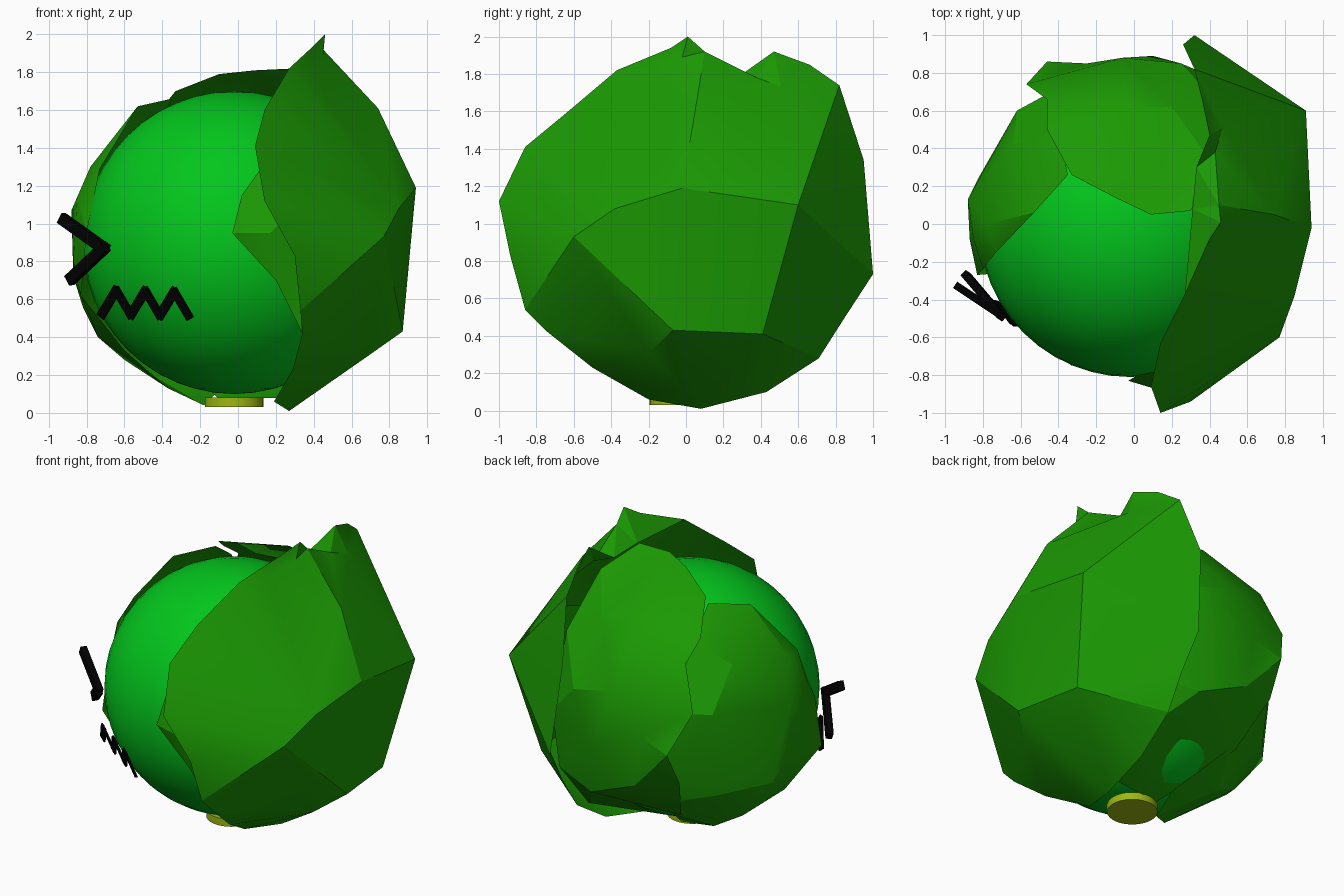
import bpy
import math
from mathutils import Vector
from mathutils.geometry import delaunay_2d_cdt

cube = bpy.data.objects.get("Cube")
if cube:
    bpy.data.objects.remove(cube, do_unlink=True)

CENTRE = Vector((-0.02, -0.01, 0.9))


def make_material(name, colour):
    mat = bpy.data.materials.new(name)
    mat.use_nodes = True
    mat.diffuse_color = (*colour, 1)
    mat.node_tree.nodes["Principled BSDF"].inputs["Base Color"].default_value = (*colour, 1)
    return mat


head_green = make_material("bright green", (0.001, 0.57, 0.012))
leaf_green = make_material("leaf green", (0.011, 0.32, 0.001))
stem_olive = make_material("stem olive", (0.34, 0.47, 0.006))
face_black = make_material("face black", (0.0005, 0.0005, 0.0005))


def finish(obj, name, mat, angle):
    obj.name = name
    obj.data.materials.append(mat)
    bpy.ops.object.select_all(action="DESELECT")
    obj.select_set(True)
    bpy.context.view_layer.objects.active = obj
    bpy.ops.object.shade_smooth_by_angle(angle=math.radians(angle))


def mesh_object(name, verts, faces, mat, angle):
    mesh = bpy.data.meshes.new(name)
    mesh.from_pydata(verts, [], faces)
    obj = bpy.data.objects.new(name, mesh)
    bpy.context.collection.objects.link(obj)
    finish(obj, name, mat, angle)


def make_leaf(name, axis, rim, folds):
    """Wrap a crumpled sheet round the head: flatten along the axis, fill, lift back."""
    points = [Vector(p) for p in rim + folds]
    axis = Vector(axis).normalized()
    side = axis.orthogonal().normalized()
    up = axis.cross(side)
    flat = []
    for p in points:
        d = (p - CENTRE).normalized()
        across = Vector((d.dot(side), d.dot(up)))
        flat.append(across.normalized() * d.angle(axis))
    ring = list(range(len(rim)))
    out = delaunay_2d_cdt(flat, [], [ring], 1, 1e-5)
    source = out[3]
    faces = []
    for tri in out[2]:
        if not all(source[i] for i in tri):
            continue
        a, b, c = (source[i][0] for i in tri)
        normal = (points[b] - points[a]).cross(points[c] - points[a])
        outward = normal.dot(points[a] + points[b] + points[c] - 3 * CENTRE) > 0
        faces.append((a, b, c) if outward else (a, c, b))
    mesh_object(name, points, faces, leaf_green, 22)


def make_strokes(name, path, facing, width, depth):
    """Flat bars that follow a zigzag path on the face."""
    facing = Vector(facing)
    verts, faces = [], []
    for start, end in zip(path, path[1:]):
        a, b = Vector(start), Vector(end)
        along = (b - a).normalized()
        wide = along.cross(facing).normalized() * width / 2
        deep = wide.cross(along).normalized() * depth / 2
        a, b = a - along * width / 3, b + along * width / 3
        n = len(verts)
        for p in (a, b):
            verts += [p + wide + deep, p - wide + deep, p - wide - deep, p + wide - deep]
        faces += [(n + 3, n + 2, n + 1, n), (n + 4, n + 5, n + 6, n + 7)]
        for i in range(4):
            j = (i + 1) % 4
            faces.append((n + i, n + j, n + 4 + j, n + 4 + i))
    mesh_object(name, verts, faces, face_black, 20)


# Round head and cut stem
bpy.ops.mesh.primitive_uv_sphere_add(segments=48, ring_count=24, radius=0.8, location=CENTRE)
finish(bpy.context.object, "head", head_green, 40)
bpy.ops.mesh.primitive_cylinder_add(vertices=32, radius=0.155, depth=0.05, location=(-0.02, -0.04, 0.055))
finish(bpy.context.object, "stem", stem_olive, 40)

# Large leaf on the left, with its pointed top
make_leaf(
    "left_leaf", (1, 0, 0),
    [(0.31, 0.08, 1.82), (0.27, -0.37, 1.82), (0.14, -0.63, 1.6), (0.09, -0.86, 1.41),
     (0.14, -1, 1.12), (0.3, -0.94, 0.83), (0.33, -0.86, 0.54), (0.34, -0.74, 0.42),
     (0.29, -0.5, 0.23), (0.19, -0.2, 0.06), (0.27, 0.08, 0.01), (0.3, 0.43, 0.1),
     (0.32, 0.71, 0.28), (0.33, 0.85, 0.5), (0.32, 1, 0.73), (0.26, 0.95, 1.34),
     (0.32, 0.82, 1.74), (0.36, 0.66, 1.85), (0.4, 0.47, 1.92), (0.33, 0.3, 1.8)],
    [(0.46, 0.01, 2), (0.4, -0.08, 1.94), (0.45, -0.02, 1.89), (0.77, -0.6, 0.93),
     (0.85, -0.38, 1.08), (0.94, -0.02, 1.19), (0.91, 0.6, 1.1), (0.8, 0.41, 0.41),
     (0.87, -0.07, 0.43), (0.7, -0.2, 0.31), (0.74, 0.05, 1.61), (0.45, 0.1, 1.92),
     (0.43, 0.38, 1.78), (0.47, 0.51, 1.73), (0.37, -0.2, 1.82)])

# Inner fold that shows under the front edge of the large leaf
make_leaf(
    "front_fold", (0.2, -1, 0),
    [(0.12, -0.78, 1.29), (0.02, -0.8, 1.15), (-0.03, -0.83, 0.95), (0.2, -0.8, 0.7),
     (0.34, -0.74, 0.42), (0.38, -0.82, 0.8), (0.32, -0.86, 1.1)],
    [(0.17, -0.89, 0.95)])

# Crumpled leaf over the back
make_leaf(
    "back_leaf", (0, 1, 0.2),
    [(0.3, 0.07, 1.82), (0.09, 0.05, 1.81), (-0.1, 0.14, 1.79), (-0.33, 0.26, 1.7),
     (-0.46, 0.5, 1.54), (-0.46, 0.66, 1.43), (-0.57, 0.74, 1.15), (-0.46, 0.86, 0.88),
     (-0.47, 0.74, 0.65), (-0.35, 0.55, 0.33), (-0.1, 0.1, 0.07), (0.22, 0.12, 0.08),
     (0.38, 0.5, 0.2), (0.46, 0.7, 0.5), (0.48, 0.75, 0.9), (0.46, 0.62, 1.4),
     (0.43, 0.3, 1.7)],
    [(-0.04, 0.61, 1.61), (0.2, 0.62, 1.54), (-0.06, 0.88, 1.22), (0.25, 0.85, 1.14),
     (-0.25, 0.85, 0.95), (0.1, 0.89, 0.8), (-0.2, 0.84, 0.6), (0.15, 0.8, 0.45)])

# Smaller leaf on the right
make_leaf(
    "right_leaf", (-1, 0.4, 0),
    [(-0.35, 0.26, 1.66), (-0.53, 0.06, 1.62), (-0.73, -0.15, 1.29), (-0.8, -0.24, 0.95),
     (-0.83, -0.27, 0.62), (-0.6, -0.25, 0.33), (-0.37, -0.15, 0.13), (-0.18, 0, 0.04),
     (-0.12, 0.22, 0.1), (-0.3, 0.55, 0.32), (-0.35, 0.74, 0.7), (-0.4, 0.72, 1.1),
     (-0.4, 0.5, 1.5)],
    [(-0.64, 0.42, 1.38), (-0.88, 0.13, 1.07), (-0.82, 0.25, 0.56), (-0.6, 0.25, 0.28),
     (-0.62, 0.6, 1.1), (-0.78, 0, 1.3), (-0.74, 0, 0.4), (-0.87, -0.08, 0.8),
     (-0.42, 0.3, 0.18), (-0.6, 0.52, 0.52), (-0.39, 0.64, 0.47), (-0.85, -0.08, 1.14),
     (-0.87, 0.1, 0.72)])

# Squinting eye and jagged mouth
make_strokes("eye", [(-0.92, -0.34, 1.02), (-0.71, -0.48, 0.87), (-0.88, -0.28, 0.71)],
             (-0.56, -0.83, 0), 0.06, 0.04)
mouth_start, mouth_end = Vector((-0.72, -0.42, 0.52)), Vector((-0.26, -0.73, 0.51))
zigzag = []
for k in range(7):
    point = mouth_start.lerp(mouth_end, k / 6)
    zigzag.append(point + Vector((0, -0.05, 0.13)) * (k % 2))
make_strokes("mouth", zigzag, (-0.51, -0.73, -0.35), 0.05, 0.012)
